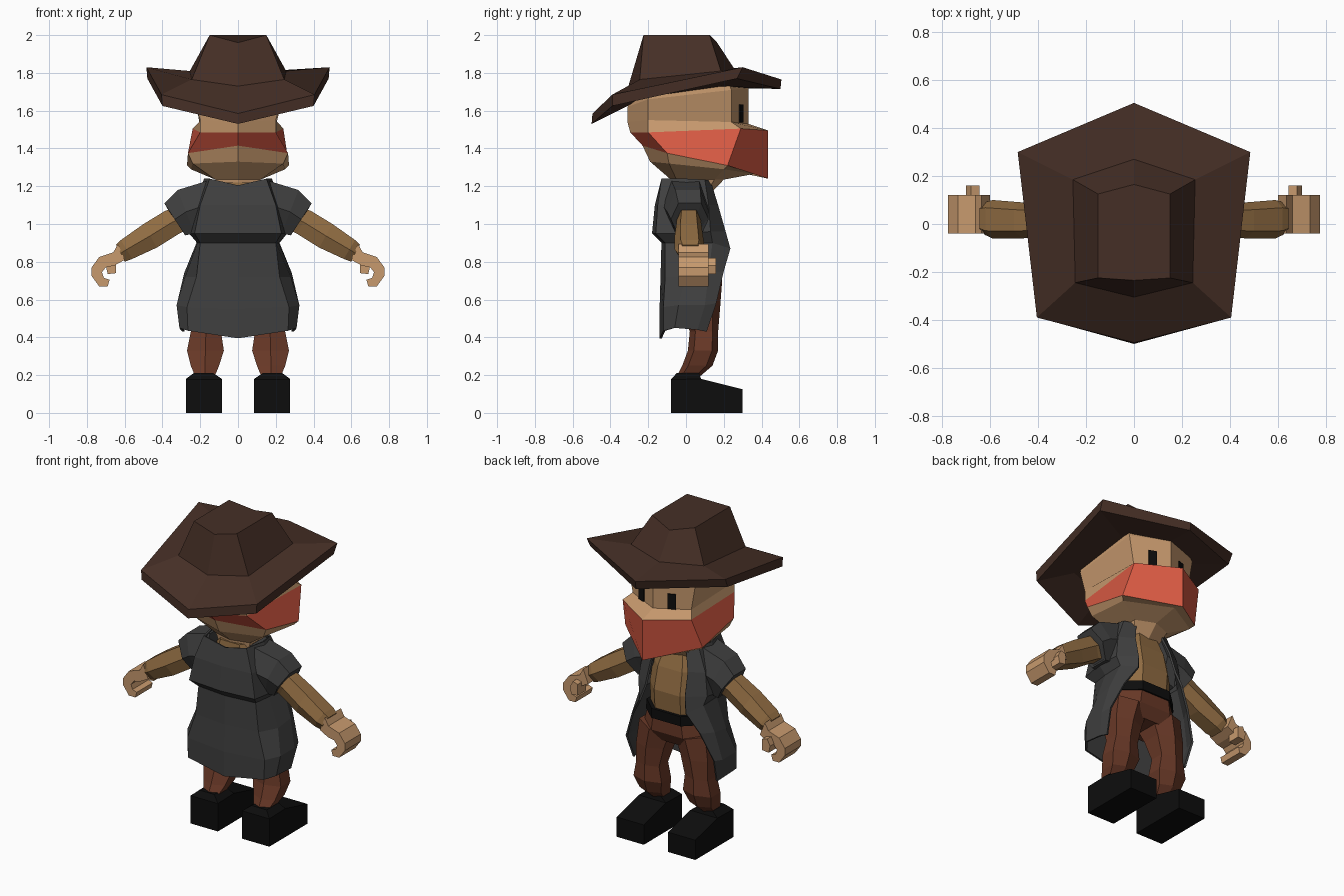
import bpy
import bmesh
from mathutils import Vector

default_cube = bpy.data.objects.get("Cube")
if default_cube:
    bpy.data.objects.remove(default_cube, do_unlink=True)


def make_material(name, red, green, blue):
    material = bpy.data.materials.new(name)
    material.use_nodes = True
    colour = (red, green, blue, 1)
    material.diffuse_color = colour
    material.node_tree.nodes["Principled BSDF"].inputs["Base Color"].default_value = colour
    return material


hat_brown = make_material("hat brown", .06, .028, .019)
coat_grey = make_material("coat grey", .05, .05, .05)
skin = make_material("skin", .57, .32, .155)
shirt_tan = make_material("shirt tan", .28, .15, .055)
scarf_red = make_material("scarf red", .68, .1, .055)
trouser_brown = make_material("trouser brown", .14, .04, .02)
black = make_material("black", .004, .004, .004)


def finish(name, bm, materials):
    """Turn a bmesh into a flat shaded object."""
    bmesh.ops.recalc_face_normals(bm, faces=bm.faces)
    mesh = bpy.data.meshes.new(name)
    bm.to_mesh(mesh)
    bm.free()
    for material in materials:
        mesh.materials.append(material)
    part = bpy.data.objects.new(name, mesh)
    bpy.context.scene.collection.objects.link(part)
    return part


def loft(name, rings, materials, closed=True, caps=True, band_material=None):
    """Skin a series of rings that all have the same number of points."""
    bm = bmesh.new()
    rows = [[bm.verts.new(point) for point in ring] for ring in rings]
    count = len(rows[0])
    for band, (lower, upper) in enumerate(zip(rows, rows[1:])):
        for i in range(count if closed else count - 1):
            j = (i + 1) % count
            face = bm.faces.new((lower[i], lower[j], upper[j], upper[i]))
            if band_material:
                face.material_index = band_material.get(band, 0)
    if caps:
        bm.faces.new(rows[0])
        bm.faces.new(rows[-1])
    return finish(name, bm, materials)


def symmetric(half):
    """Complete a half ring running from the back centre to the front centre."""
    return half + [(-x, y, z) for x, y, z in reversed(half) if x > 0]


def body_ring(z, width, back, front):
    """Flat eight sided ring around the body."""
    depth = front - back
    return symmetric([(width * .6, back, z), (width, back + depth * .3, z),
                      (width, back + depth * .7, z), (width * .5, front, z)])


def limb_ring(outer, inner, back, front):
    """Six sided limb section between two points given as x and z."""
    (ax, az), (bx, bz) = outer, inner
    inset = (front - back) * .2
    mx, mz = (ax + bx) / 2, (az + bz) / 2
    return [(ax, back + inset, az), (ax, front - inset, az), (mx, front, mz),
            (bx, front - inset, bz), (bx, back + inset, bz), (mx, back, mz)]


def extrude_profile(name, profile, near, far, material):
    """Extrude an x, z outline along y."""
    return loft(name, [[(x, y, z) for x, z in profile] for y in (near, far)], [material])


def mirrored(part):
    """Name the +x part and make its twin on the other side."""
    base = part.name
    part.name = "left_" + base
    mesh = part.data.copy()
    bm = bmesh.new()
    bm.from_mesh(mesh)
    for vert in bm.verts:
        vert.co.x = -vert.co.x
    bmesh.ops.reverse_faces(bm, faces=bm.faces)
    bm.to_mesh(mesh)
    bm.free()
    twin = bpy.data.objects.new("right_" + base, mesh)
    bpy.context.scene.collection.objects.link(twin)


# Hat: underside, brim edge, crown and creased top
underside = [(0, -.3, 1.63), (.245, -.24, 1.67), (.255, .18, 1.73), (0, .27, 1.72)]
brim_low = [(0, -.5, 1.53), (.4, -.39, 1.625), (.48, .27, 1.77), (0, .5, 1.715)]
brim_high = [(0, -.495, 1.585), (.405, -.39, 1.685), (.485, .3, 1.83), (0, .505, 1.765)]
crown_base = [(0, -.305, 1.73), (.245, -.245, 1.765), (.255, .185, 1.81), (0, .27, 1.8)]
crown_top = [(0, -.235, 1.96), (.15, -.225, 2), (.15, .125, 2), (0, .165, 1.96)]
hat = loft("hat", [symmetric(r) for r in (underside, brim_low, brim_high, crown_base, crown_top)],
           [hat_brown])

# Head with the scarf as one coloured band
head_rings = [
    [(0, -.27, 1.68), (.23, -.19, 1.72), (.23, .22, 1.76), (0, .31, 1.76)],
    [(0, -.31, 1.62), (.235, -.2, 1.66), (.235, .24, 1.71), (0, .33, 1.72)],
    [(0, -.31, 1.54), (.2, -.2, 1.55), (.205, .24, 1.54), (0, .33, 1.53)],
    [(0, -.295, 1.485), (.2, -.2, 1.485), (.24, .29, 1.505), (0, .435, 1.495)],
    [(0, -.23, 1.415), (.265, -.1, 1.375), (.27, .22, 1.31), (0, .435, 1.24)],
    [(0, -.19, 1.33), (.24, -.09, 1.32), (.25, .2, 1.29), (0, .36, 1.265)],
    [(0, -.08, 1.235), (.12, -.05, 1.235), (.12, .15, 1.235), (0, .2, 1.235)],
    [(0, -.07, 1.15), (.09, -.04, 1.15), (.09, .1, 1.15), (0, .12, 1.15)],
]
head = loft("head", [symmetric(r) for r in head_rings], [skin, scarf_red], band_material={3: 1})

# Eyes: thin plates lying on the slanted face
face_along = Vector((.235, -.09, 0)).normalized()
face_out = Vector((.09, .235, 0)).normalized()
centre = Vector((.105, .291, 1.585))
eye_rings = []
for offset in (-.002, .006):
    eye_rings.append([centre + face_out * offset + face_along * (a * .025) + Vector((0, 0, b * .047))
                      for a, b in ((-1, -1), (1, -1), (1, 1), (-1, 1))])
mirrored(loft("eye", eye_rings, [black]))

# Shirt, belt and hips
loft("shirt", [body_ring(.8, .18, -.1, .18), body_ring(.94, .18, -.1, .19),
               body_ring(1.08, .17, -.1, .16), body_ring(1.22, .11, -.08, .11)], [shirt_tan])
loft("belt", [body_ring(.76, .205, -.11, .2), body_ring(.82, .2, -.11, .2)], [black])
loft("hips", [body_ring(.61, .2, -.06, .15), body_ring(.68, .22, -.09, .19),
              body_ring(.77, .195, -.1, .19)], [trouser_brown])

# Trouser legs, flared below the knee
mirrored(loft("trouser_leg", [
    limb_ring((.23, .7), (.02, .66), -.07, .19),
    limb_ring((.25, .55), (.06, .55), -.02, .18),
    limb_ring((.25, .43), (.09, .43), .02, .17),
    limb_ring((.27, .33), (.075, .33), .01, .17),
    limb_ring((.25, .25), (.1, .25), -.02, .14),
    limb_ring((.225, .19), (.125, .19), -.05, .07)], [trouser_brown]))

# Boots: block with sloping toe and a tapered cuff
def boot_ring(inner, outer, back, front, back_z, front_z):
    return [(inner, back, back_z), (outer, back, back_z), (outer, front, front_z), (inner, front, front_z)]

mirrored(loft("boot", [boot_ring(.085, .275, -.08, .3, 0, 0),
                       boot_ring(.085, .275, -.08, .3, .175, .125),
                       boot_ring(.085, .275, -.08, .08, .176, .18),
                       boot_ring(.13, .235, -.05, .07, .21, .21)], [black]))

# Open coat: half rows run from the back centre to the front opening
coat_rows = [
    [(0, -.13, 1.205), (.15, -.13, 1.24), (.18, 0, 1.24), (.16, .1, 1.235), (.09, .13, 1.23)],
    [(0, -.165, 1.1), (.2, -.15, 1.1), (.23, 0, 1.1), (.22, .12, 1.1), (.13, .17, 1.1)],
    [(0, -.18, .95), (.23, -.16, .95), (.26, 0, .95), (.24, .13, .96), (.14, .21, .96)],
    [(0, -.13, .9), (.2, -.11, .9), (.215, 0, .9), (.22, .14, .9), (.165, .235, .87)],
    [(0, -.135, .72), (.22, -.11, .72), (.28, .0, .72), (.285, .12, .74), (.24, .2, .75)],
    [(0, -.14, .55), (.27, -.12, .56), (.325, -.04, .57), (.325, .1, .57), (.31, .16, .58)],
    [(0, -.14, .395), (.265, -.12, .435), (.31, -.06, .45), (.305, .06, .44), (.295, .11, .43)],
]
coat_rings = [[(-x, y, z) for x, y, z in reversed(row)] + row[1:] for row in coat_rows]
coat = loft("coat", coat_rings, [coat_grey], closed=False, caps=False)
thickness = coat.modifiers.new("cloth thickness", "SOLIDIFY")
thickness.thickness = .012

# Short coat sleeves
mirrored(loft("sleeve", [
    limb_ring((.14, 1.235), (.16, .98), -.13, .12),
    limb_ring((.32, 1.18), (.23, .95), -.1, .12),
    limb_ring((.39, 1.11), (.28, .94), -.08, .12),
    limb_ring((.37, 1.075), (.28, .95), -.06, .1)], [coat_grey]))

# Bent arms
mirrored(loft("arm", [
    limb_ring((.3, 1.1), (.24, .98), -.05, .08),
    limb_ring((.385, 1.07), (.31, .95), -.05, .08),
    limb_ring((.5, 1), (.43, .875), -.06, .09),
    limb_ring((.62, .915), (.56, .815), -.06, .1),
    limb_ring((.645, .89), (.6, .8), -.045, .09)], [shirt_tan]))

# Curled hands with thumbs
curl = [(.6, .81), (.635, .895), (.66, .85), (.735, .825), (.775, .77), (.775, .725), (.735, .67),
        (.69, .67), (.68, .705), (.71, .715), (.72, .745), (.7, .77), (.655, .78)]
mirrored(extrude_profile("hand", curl, -.04, .12, skin))
thumb = [(.645, .74), (.69, .735), (.7, .78), (.68, .82), (.645, .81)]
mirrored(extrude_profile("thumb", thumb, .08, .16, skin))
